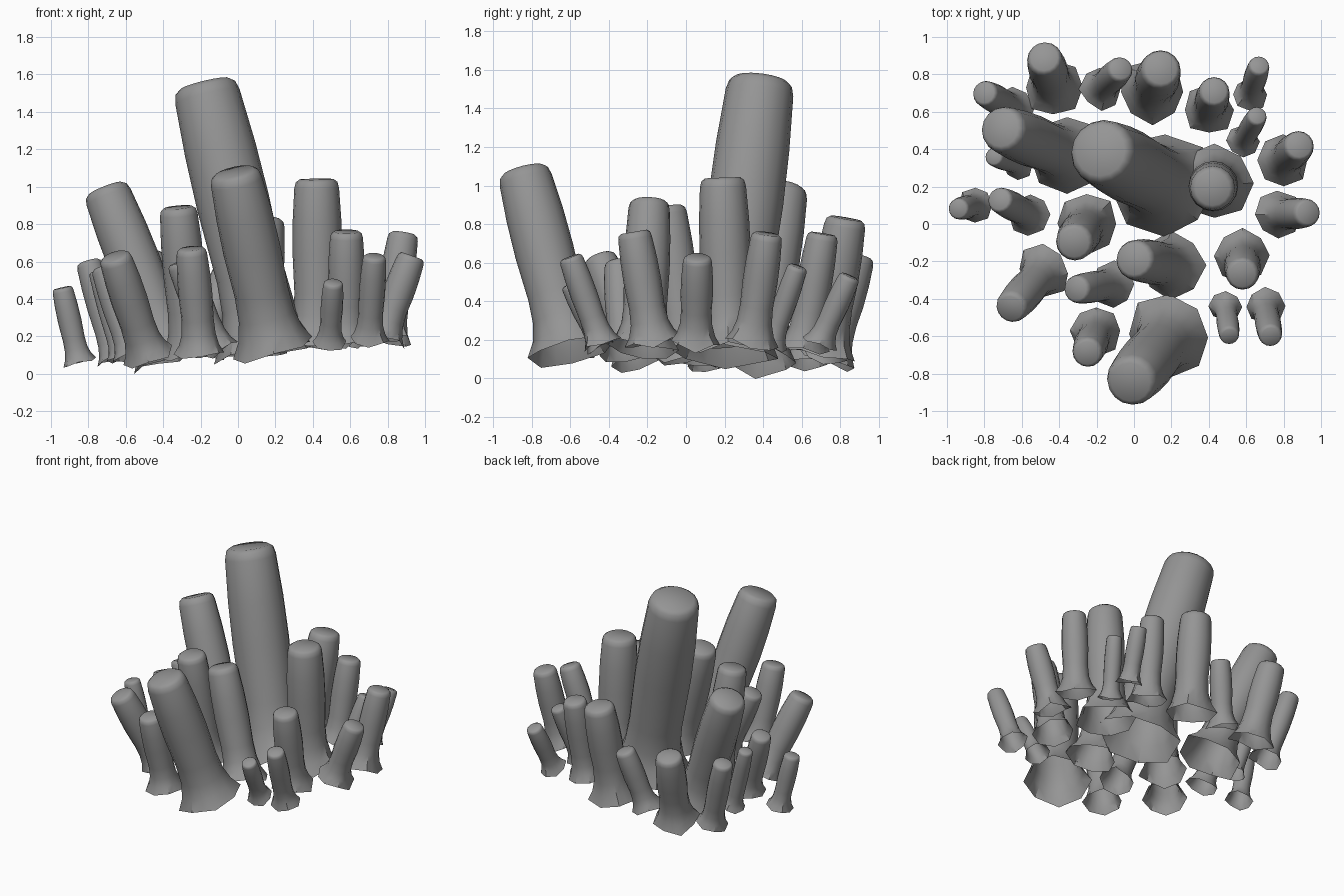
import bpy, bmesh, math, random
from mathutils import Vector

if "Cube" in bpy.data.objects:
    bpy.data.objects.remove(bpy.data.objects["Cube"], do_unlink=True)

random.seed(4)
SIDES = 16

stone = bpy.data.materials.new("stone_grey")
stone.use_nodes = True
grey = (0.3, 0.3, 0.3, 1)
stone.diffuse_color = grey
stone.node_tree.nodes["Principled BSDF"].inputs["Base Color"].default_value = grey

# Each column: base x, base y, top x, top y, top height, foot radius
large_columns = [
    (.16, .21, -.18, .39, 1.55, .28),
    (-.36, .37, -.71, .51, .99, .2),
    (.43, .22, .42, .19, 1.04, .19),
    (.19, -.6, -.02, -.845, 1.08, .22),
    (.2, -.22, 0, -.19, .92, .17),
    (-.25, 0, -.32, -.1, .89, .16),
    (.1, .71, .145, .83, .83, .17),
]
medium_columns = [
    (-.48, -.25, -.66, -.45, .63, .14),
    (-.2, -.57, -.25, -.69, .67, .13),
    (.58, -.17, .58, -.27, .76, .14),
    (.77, .05, .93, .06, .63, .12),
    (.8, .34, .885, .42, .75, .13),
    (.4, .61, .43, .71, .75, .13),
    (-.43, .73, -.48, .89, .64, .15),
    (-.65, .62, -.8, .7, .6, .11),
]
small_columns = [
    (-.11, -.32, -.31, -.35, .6, .12),
    (.49, -.44, .51, -.6, .49, .085),
    (.7, -.44, .73, -.6, .63, .1),
    (.58, .44, .66, .58, .58, .085),
    (.62, .69, .67, .85, .53, .09),
    (-.18, .72, -.07, .83, .55, .11),
    (-.62, .32, -.75, .36, .55, .08),
    (-.56, .05, -.72, .13, .57, .11),
    (-.85, .1, -.94, .08, .46, .09),
]


def ground_height(x):
    """The feet rise gently towards the left side."""
    return 0.13 + 0.08 * x


def ragged_ring():
    """Straight-sided ragged outline: each odd point lies between its neighbours."""
    corners = []
    for i in range(SIDES // 2):
        a = 2 * math.pi * i / (SIDES // 2)
        r = random.uniform(0.96, 1.12)
        corners.append(Vector((r * math.cos(a), r * math.sin(a), random.uniform(-0.16, 0.16))))
    ring = []
    for i, c in enumerate(corners):
        ring += [c, (c + corners[(i + 1) % len(corners)]) / 2]
    return ring


def build_column(name, bx, by, tx, ty, tz, foot):
    base = Vector((bx, by, ground_height(bx)))
    axis = Vector((tx, ty, tz)) - base
    length = axis.length
    turn = Vector((0, 0, 1)).rotation_difference(axis)
    ragged = ragged_ring()
    # Distance along the axis, radius factor, raggedness
    profile = [
        (0, 1, 1),
        (foot * .35, .8, .7),
        (foot * .8, .69, .25),
        (foot * 1.4, .66, 0),
        (length * .55, .7, 0),
        (length * .75, .685, 0),
        (length - foot * .25, .63, 0),
        (length - foot * .08, .585, 0),
        (length, .48, 0),
    ]
    bm = bmesh.new()
    rings = []
    for dist, factor, rough in profile:
        ring = []
        for i in range(SIDES):
            a = 2 * math.pi * i / SIDES
            circle = Vector((math.cos(a), math.sin(a), 0))
            p = circle.lerp(ragged[i], rough) * foot
            p.x *= factor
            p.y *= factor
            p.z += dist
            ring.append(bm.verts.new(base + turn @ p))
        rings.append(ring)
    # Walls, open at the foot and capped at the top
    for low, high in zip(rings, rings[1:]):
        for i in range(SIDES):
            j = (i + 1) % SIDES
            bm.faces.new((low[i], low[j], high[j], high[i]))
    bm.faces.new(rings[-1])
    mesh = bpy.data.meshes.new(name)
    bm.to_mesh(mesh)
    bm.free()
    mesh.materials.append(stone)
    column = bpy.data.objects.new(name, mesh)
    bpy.context.collection.objects.link(column)
    bpy.ops.object.select_all(action="DESELECT")
    column.select_set(True)
    bpy.context.view_layer.objects.active = column
    bpy.ops.object.shade_smooth_by_angle(angle=math.radians(40))


for size, group in (("large", large_columns), ("medium", medium_columns), ("small", small_columns)):
    for n, spec in enumerate(group, 1):
        build_column(f"{size}_column_{n}", *spec)
